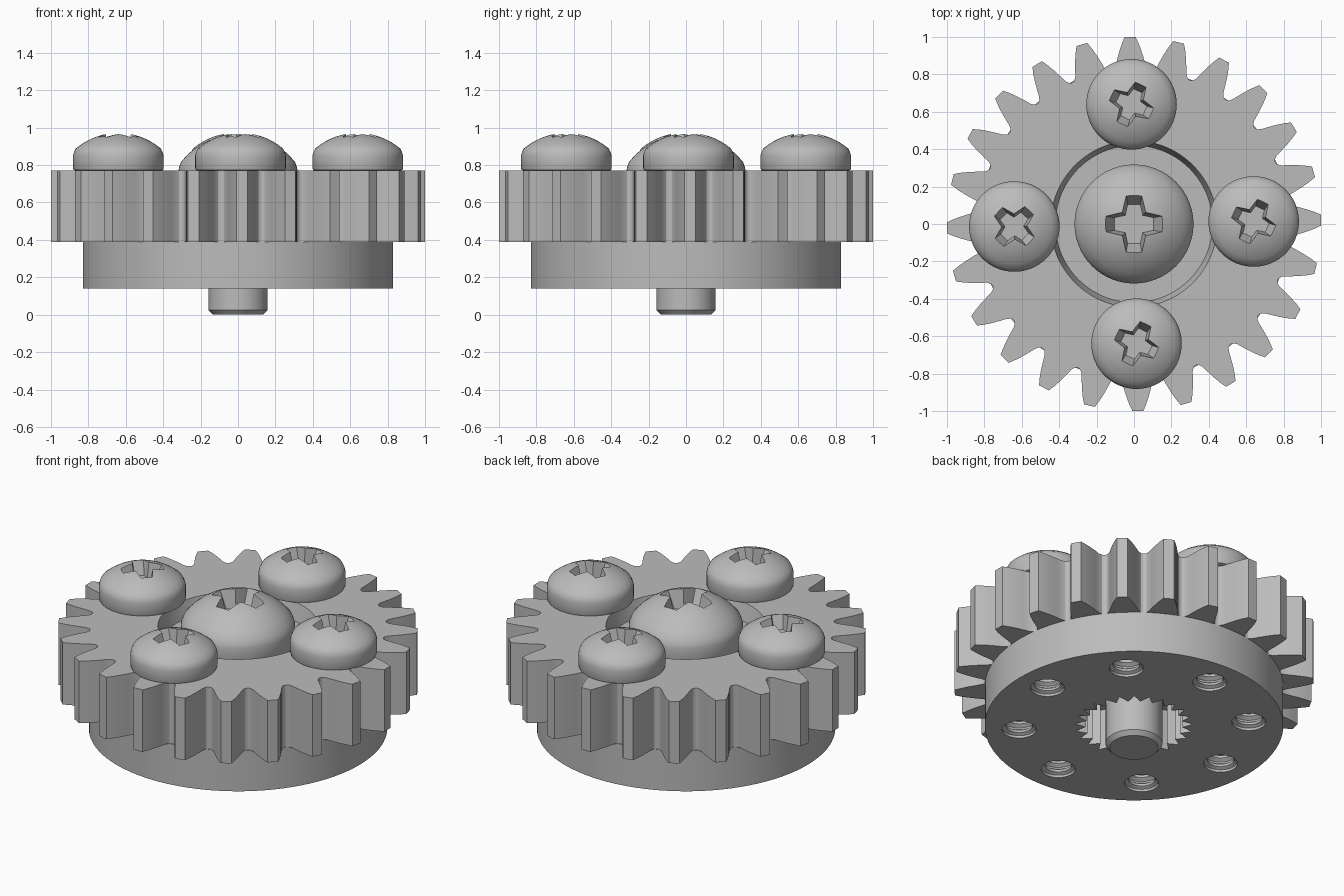
import bpy, bmesh
from math import sin, cos, pi, radians, sqrt

if "Cube" in bpy.data.objects:
    bpy.data.objects.remove(bpy.data.objects["Cube"])

steel = bpy.data.materials.new("grey metal")
steel.use_nodes = True
GREY = (0.5, 0.5, 0.5, 1)
steel.diffuse_color = GREY
steel.node_tree.nodes["Principled BSDF"].inputs["Base Color"].default_value = GREY

TURN = radians(1.2)   # the whole assembly is turned slightly about z


def finish(name, bm, loc=(0, 0, 0), turn=0):
    bmesh.ops.remove_doubles(bm, verts=bm.verts, dist=1e-5)
    bmesh.ops.recalc_face_normals(bm, faces=bm.faces)
    mesh = bpy.data.meshes.new(name)
    bm.to_mesh(mesh)
    bm.free()
    mesh.materials.append(steel)
    ob = bpy.data.objects.new(name, mesh)
    bpy.context.collection.objects.link(ob)
    ob.location = loc
    ob.rotation_euler[2] = turn
    return ob


def loft(name, low, high, z0, z1, **place):
    """Solid between two outlines with the same number of points."""
    bm = bmesh.new()
    a = [bm.verts.new((x, y, z0)) for x, y in low]
    b = [bm.verts.new((x, y, z1)) for x, y in high]
    bm.faces.new(a)
    bm.faces.new(b)
    n = len(a)
    for i in range(n):
        j = (i + 1) % n
        bm.faces.new((a[i], a[j], b[j], b[i]))
    return finish(name, bm, **place)


def lathe(name, profile, steps, **place):
    """Solid of revolution; the profile starts and ends on the axis."""
    bm = bmesh.new()
    vs = [bm.verts.new((r, 0, z)) for r, z in profile]
    es = [bm.edges.new(pair) for pair in zip(vs, vs[1:])]
    bmesh.ops.spin(bm, geom=vs + es, cent=(0, 0, 0), axis=(0, 0, 1),
                   angle=2 * pi, steps=steps)
    return finish(name, bm, **place)


def polar(points):
    return [(r * cos(a), r * sin(a)) for r, a in points]


def cut(ob, cutters):
    bpy.context.view_layer.objects.active = ob
    for c in cutters:
        c.hide_render = True
        mod = ob.modifiers.new("cut", 'BOOLEAN')
        mod.operation = 'DIFFERENCE'
        mod.solver = 'EXACT'
        mod.object = c
        bpy.ops.object.modifier_apply(modifier=mod.name)
        bpy.data.objects.remove(c)


def smooth(ob):
    bpy.ops.object.select_all(action='DESELECT')
    ob.select_set(True)
    bpy.context.view_layer.objects.active = ob
    bpy.ops.object.shade_smooth_by_angle(angle=radians(28))


# Toothed ring: half a tooth flank, mirrored and repeated
TEETH = 24
flank = [(0.825, 7.2), (0.83, 6.4), (0.848, 5.5), (0.88, 4.75),
         (0.923, 3.75), (0.963, 2.75), (1.0, 1.7)]
outline = []
for k in range(TEETH):
    mid = 2 * pi * k / TEETH
    outline += [(r, mid - radians(a)) for r, a in flank]
    outline += [(r, mid + radians(a)) for r, a in reversed(flank)]
outline = polar(outline)
gear = loft("gear", outline, outline, 0.39, 0.77, turn=TURN)
FLOOR = 0.67
cut(gear, [lathe("recess_cutter", [(0, FLOOR), (0.42, FLOOR), (0.445, 0.77),
                                   (0.445, 0.9), (0, 0.9)], 96)])
smooth(gear)

# Flange with splined bore and eight tapped holes
flange = lathe("flange", [(0, 0.14), (0.83, 0.14), (0.83, 0.39), (0, 0.39)], 96)
SPLINES = 25
star = polar([(0.33 if i % 2 else 0.27, pi * i / SPLINES)
              for i in range(2 * SPLINES)])
cutters = [loft("bore_cutter", star, star, 0.1, 0.42)]
thread = [(0, 0.1), (0.095, 0.1), (0.095, 0.155)]
for i in range(4):
    z = 0.165 + 0.055 * i
    thread += [(0.075, z), (0.075, z + 0.015), (0.096, z + 0.03), (0.096, z + 0.04)]
thread += [(0.09, 0.42), (0, 0.42)]
for k in range(8):
    a = TURN + k * pi / 4
    cutters.append(lathe("hole_cutter", thread, 24,
                         loc=(0.64 * cos(a), 0.64 * sin(a), 0)))
cut(flange, cutters)
smooth(flange)


# Pan-head screws with a tapered cross recess
def screw_head(name, x, y, radius, base, edge, top, size, turn):
    drop = top - edge
    ball = (radius ** 2 + drop ** 2) / (2 * drop)
    rnd = 0.012
    profile = [(0, base), (radius - rnd, base), (radius - rnd * 0.3, base + rnd * 0.3),
               (radius, base + rnd), (radius, edge - 0.025), (radius - 0.004, edge - 0.008)]
    for i in range(9):
        r = (radius - 0.014) * (1 - i / 8)
        profile.append((r, top - ball + sqrt(ball ** 2 - r ** 2)))
    head = lathe(name, profile, 64, loc=(x, y, 0))

    def cross(reach, half, inner):
        pts = []
        for k in range(4):
            c, s = cos(k * pi / 2), sin(k * pi / 2)
            for u, v in ((reach, -half), (reach, half), (inner, inner)):
                pts.append((size * (u * c - v * s), size * (u * s + v * c)))
        return pts
    cut(head, [loft("cross_cutter", cross(0.105, 0.034, 0.046),
                    cross(0.18, 0.046, 0.068),
                    top - 0.13 * size, top + 0.03 * size,
                    loc=(x, y, 0), turn=turn)])
    smooth(head)


screw_head("centre_screw_head", 0, 0, 0.318, FLOOR, 0.80, 0.965, 1.0, 0)
for k, (side, tilt) in enumerate((("left", -25), ("back", -25),
                                  ("right", -43), ("front", -25))):
    a = TURN + k * pi / 2
    screw_head(side + "_screw_head", 0.64 * cos(a), 0.64 * sin(a),
               0.242, 0.77, 0.875, 0.972, 0.76, radians(tilt))

# Centre screw shank with chamfered tip
smooth(lathe("centre_screw_shank", [(0, 0), (0.135, 0), (0.158, 0.025),
                                    (0.158, 0.69), (0, 0.69)], 48))
